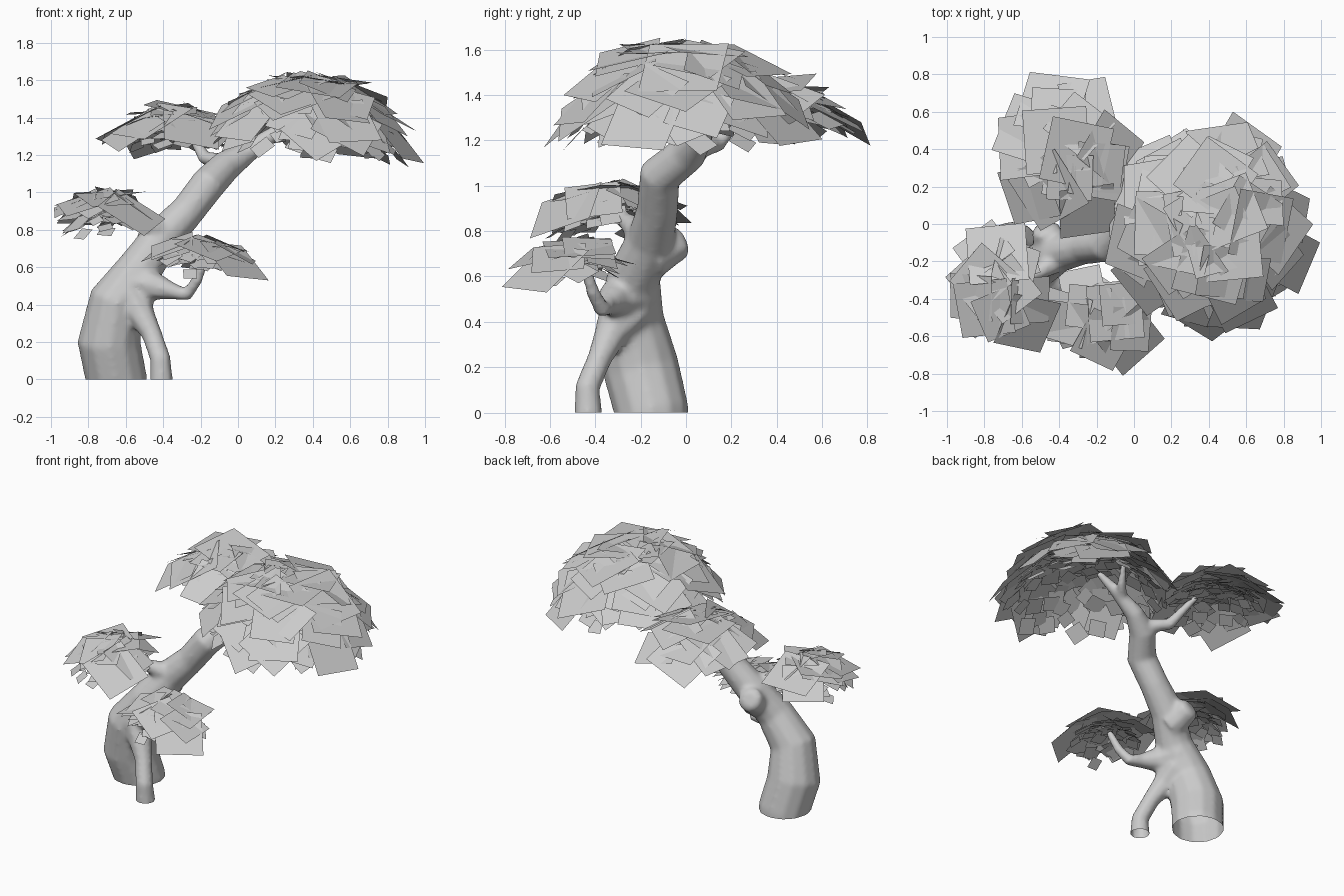
import bpy, bmesh, math, random
from mathutils import Vector, Quaternion

random.seed(11)
if "Cube" in bpy.data.objects:
    bpy.data.objects.remove(bpy.data.objects["Cube"], do_unlink=True)

grey = bpy.data.materials.new("plain grey")
grey.use_nodes = True
COLOUR = (0.6, 0.6, 0.6, 1)
grey.diffuse_color = COLOUR
grey.node_tree.nodes["Principled BSDF"].inputs["Base Color"].default_value = COLOUR
UP = Vector((0, 0, 1))


def finish(bm, name):
    mesh = bpy.data.meshes.new(name)
    bm.to_mesh(mesh)
    bm.free()
    mesh.materials.append(grey)
    obj = bpy.data.objects.new(name, mesh)
    bpy.context.collection.objects.link(obj)
    return obj


def limb(bm, path, sides=10):
    """Closed tapered tube through (x, y, z, radius) points."""
    points = [Vector(p[:3]) for p in path]
    turn, last, previous = Quaternion(), UP, None
    for i, point in enumerate(points):
        ahead = points[min(i + 1, len(points) - 1)]
        behind = points[max(i - 1, 0)]
        along = (ahead - behind).normalized()
        turn = last.rotation_difference(along) @ turn
        last = along
        ring = []
        for k in range(sides):
            a = math.tau * k / sides
            offset = Vector((math.cos(a), math.sin(a), 0)) * path[i][3]
            ring.append(bm.verts.new(point + turn @ offset))
        if previous:
            for k in range(sides):
                n = (k + 1) % sides
                bm.faces.new((previous[k], previous[n], ring[n], ring[k]))
        else:
            bm.faces.new(ring[::-1])
        previous = ring
    bm.faces.new(previous)


def fuse(obj):
    """Blend overlapping limbs into one skin and cut it open at the ground."""
    remesh = obj.modifiers.new("blend", 'REMESH')
    remesh.mode = 'VOXEL'
    remesh.voxel_size = 0.014
    soften = obj.modifiers.new("soften", 'SMOOTH')
    soften.factor = 0.5
    soften.iterations = 8
    bm = bmesh.new()
    bm.from_object(obj, bpy.context.evaluated_depsgraph_get())
    obj.modifiers.clear()
    bmesh.ops.bisect_plane(bm, geom=bm.verts[:] + bm.edges[:] + bm.faces[:],
                           plane_co=(0, 0, 0), plane_no=UP, clear_inner=True)
    for face in bm.faces:
        face.smooth = True
    bm.to_mesh(obj.data)
    bm.free()


def canopy(name, centre, radius, height, tilt, layers, outer):
    """Flat-topped dome of overlapping square leaf cards.
    layers: (count, size, drop) scattered; outer: (x, y, spin, size) placed."""
    cards = [((x - centre[0]) / radius[0], (y - centre[1]) / radius[1],
              math.radians(spin), size, 0, 0) for x, y, spin, size in outer]
    golden = math.pi * (3 - math.sqrt(5))
    for count, size, drop in layers:
        for i in range(count):
            r = math.sqrt((i + 0.3) / count)
            a = golden * i + random.uniform(-0.3, 0.3)
            cards.append((r * math.cos(a), r * math.sin(a),
                          random.uniform(0, math.tau),
                          size * random.uniform(0.8, 1.15),
                          drop + random.uniform(-0.02, 0.02), 0.2))
    bm = bmesh.new()
    for x, y, spin, size, drop, jitter in cards:
        r = min(math.hypot(x, y), 1)
        spot = Vector((centre[0] + x * radius[0], centre[1] + y * radius[1],
                       centre[2] - height * r ** 3 - drop
                       + tilt[0] * x + tilt[1] * y))
        slope = 1.8 * height * r ** 0.6
        normal = Vector(((slope * x - tilt[0]) / radius[0] + random.uniform(-jitter, jitter),
                         (slope * y - tilt[1]) / radius[1] + random.uniform(-jitter, jitter),
                         1)).normalized()
        facing = UP.rotation_difference(normal) @ Quaternion(UP, spin)
        h = size / 2
        bm.faces.new([bm.verts.new(spot + facing @ Vector((u, v, 0)))
                      for u, v in ((-h, -h), (h, -h), (h, h), (-h, h))])
    finish(bm, name)


wood = bmesh.new()
# Leaning trunk
limb(wood, [(-0.65, -0.15, -0.06, 0.165), (-0.65, -0.15, 0, 0.165),
            (-0.69, -0.2, 0.2, 0.17), (-0.65, -0.245, 0.42, 0.148),
            (-0.52, -0.23, 0.6, 0.12), (-0.405, -0.155, 0.76, 0.107),
            (-0.27, -0.125, 0.9, 0.092), (-0.16, -0.115, 1.045, 0.095),
            (-0.06, 0.01, 1.145, 0.085), (0.05, 0.06, 1.215, 0.06),
            (0.2, 0.06, 1.32, 0.04), (0.32, 0.03, 1.42, 0.022)], 12)
# Side root
limb(wood, [(-0.41, -0.43, -0.06, 0.064), (-0.41, -0.43, 0, 0.064),
            (-0.415, -0.435, 0.11, 0.057), (-0.46, -0.38, 0.24, 0.056),
            (-0.515, -0.335, 0.34, 0.075), (-0.57, -0.27, 0.43, 0.125)], 8)
# Cut stump on the back of the trunk
limb(wood, [(-0.43, -0.16, 0.68, 0.1), (-0.46, -0.08, 0.725, 0.085),
            (-0.47, -0.03, 0.755, 0.08), (-0.475, -0.01, 0.765, 0.05)])
# Front branch
limb(wood, [(-0.56, -0.24, 0.52, 0.13), (-0.45, -0.32, 0.5, 0.08),
            (-0.36, -0.35, 0.475, 0.05), (-0.27, -0.37, 0.455, 0.038),
            (-0.22, -0.41, 0.53, 0.032), (-0.17, -0.45, 0.66, 0.023)], 8)
# Left branch
limb(wood, [(-0.38, -0.16, 0.76, 0.09), (-0.45, -0.22, 0.81, 0.06),
            (-0.53, -0.27, 0.85, 0.037), (-0.63, -0.32, 0.92, 0.022)], 8)
# Back branch
limb(wood, [(-0.03, 0.01, 1.15, 0.06), (-0.1, 0.08, 1.17, 0.046),
            (-0.18, 0.14, 1.185, 0.039), (-0.22, 0.2, 1.26, 0.03),
            (-0.28, 0.28, 1.36, 0.022)], 8)
# Top twig
limb(wood, [(0.15, 0.06, 1.28, 0.038), (0.22, 0.14, 1.33, 0.03),
            (0.27, 0.22, 1.42, 0.02)], 8)
fuse(finish(wood, "trunk_and_branches"))

# Leaf domes, large cards outside and small cards beneath
canopy("main_canopy", (0.4, -0.02, 1.595), (0.47, 0.48), 0.28, (-0.035, 0),
       [(38, 0.31, 0), (60, 0.19, 0.05), (100, 0.10, 0.11)],
       [(0.42, -0.22, -15, 0.36), (0.85, -0.19, -25, 0.3), (0.58, -0.43, -12, 0.32),
        (0.5, 0.38, 15, 0.36), (0, -0.15, -30, 0.28), (0.1, 0.18, 5, 0.34),
        (0.35, 0.02, 10, 0.34)])
canopy("back_canopy", (-0.35, 0.38, 1.425), (0.27, 0.3), 0.11, (0, -0.02),
       [(12, 0.3, 0), (28, 0.16, 0.03), (50, 0.085, 0.07)],
       [(-0.44, 0.65, -12, 0.34), (-0.57, 0.42, 5, 0.34), (-0.19, 0.29, -10, 0.3),
        (-0.56, 0.16, 15, 0.3), (-0.25, 0.07, 5, 0.3)])
canopy("left_canopy", (-0.72, -0.34, 0.98), (0.2, 0.24), 0.085, (0.012, 0.015),
       [(7, 0.26, 0), (22, 0.14, 0.03), (45, 0.08, 0.09)],
       [(-0.73, -0.16, 5, 0.32), (-0.83, -0.3, 40, 0.27), (-0.57, -0.53, -18, 0.3),
        (-0.8, -0.45, 8, 0.3)])
canopy("front_canopy", (-0.19, -0.51, 0.735), (0.21, 0.19), 0.075, (-0.015, 0.025),
       [(7, 0.25, 0), (22, 0.13, 0.03), (42, 0.075, 0.06)],
       [(-0.02, -0.62, 40, 0.3), (-0.1, -0.47, 5, 0.3), (-0.37, -0.5, -15, 0.27)])
